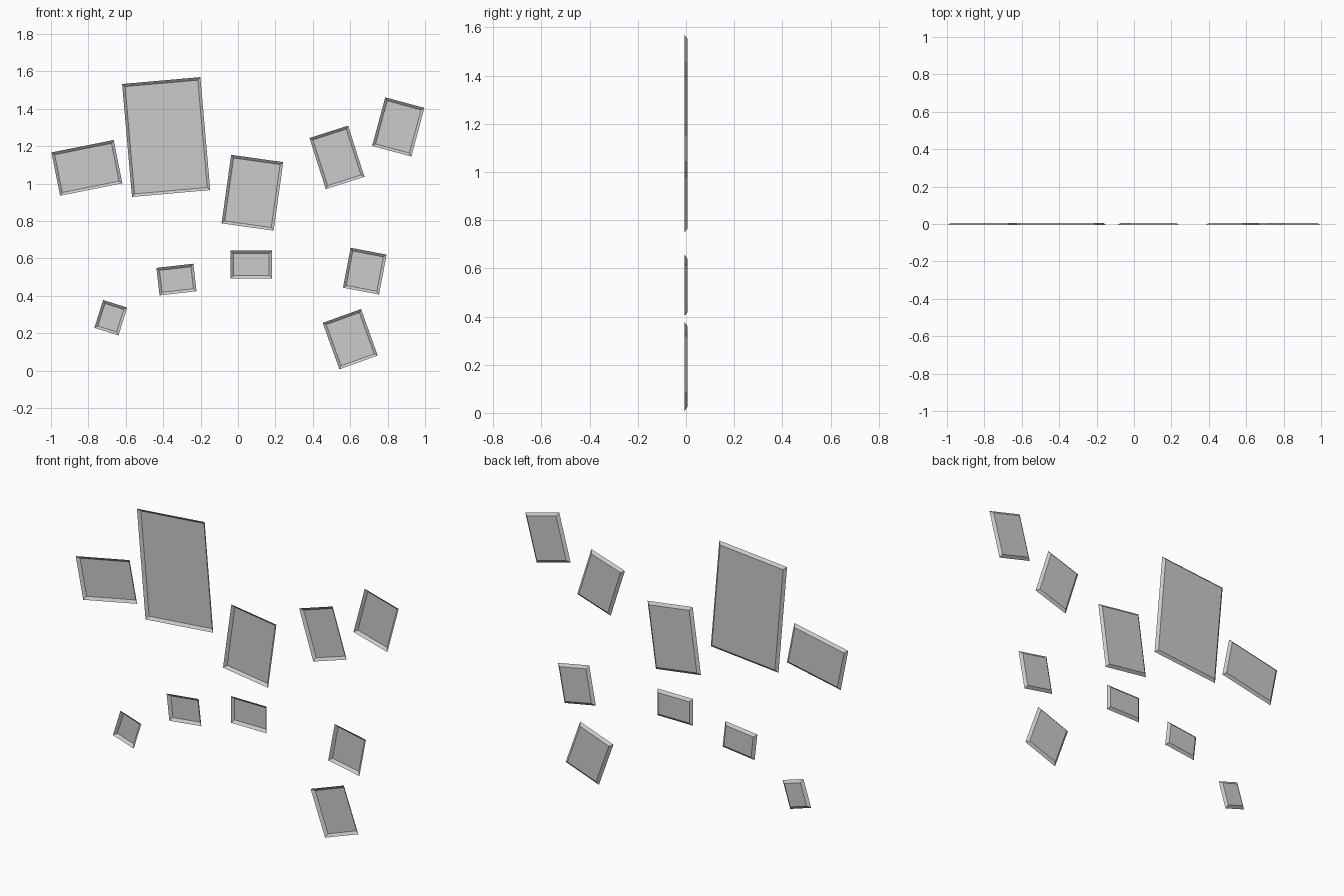
import bpy, bmesh
from math import radians
from mathutils import Matrix

if "Cube" in bpy.data.objects:
    bpy.data.objects.remove(bpy.data.objects["Cube"])

DEPTH = 0.013   # front rim to back panel
SLOPE = 0.015   # width of the sloping border


def tray(index, x, z, w, h, angle):
    # Shallow open tray: rim at the front, sloping border, flat panel behind
    bm = bmesh.new()

    def ring(inset, y):
        a, b = w / 2 - inset, h / 2 - inset
        return [bm.verts.new((sx * a, y, sz * b))
                for sx, sz in ((-1, -1), (1, -1), (1, 1), (-1, 1))]

    rim = ring(0, -DEPTH / 2)
    back = ring(SLOPE, DEPTH / 2)
    bm.faces.new(back)
    for i in range(4):
        j = (i + 1) % 4
        bm.faces.new((rim[i], rim[j], back[j], back[i]))
    mesh = bpy.data.meshes.new(f"picture_panel_{index}")
    bm.to_mesh(mesh)
    bm.free()
    obj = bpy.data.objects.new(mesh.name, mesh)
    obj.matrix_world = (Matrix.Translation((x, 0, z))
                        @ Matrix.Rotation(radians(-angle), 4, 'Y'))
    bpy.context.collection.objects.link(obj)


# x, z, width, height, anticlockwise tilt seen from the front
panels = [
    (-0.808, 1.084, 0.339, 0.236, 11.3),
    (-0.384, 1.249, 0.420, 0.606, 5.0),
    (0.077, 0.951, 0.281, 0.370, -8.0),
    (0.529, 1.140, 0.217, 0.287, 17.7),
    (0.857, 1.303, 0.217, 0.269, -15.1),
    (-0.329, 0.487, 0.199, 0.148, 6.5),
    (0.071, 0.567, 0.222, 0.149, 0.0),
    (0.678, 0.532, 0.196, 0.217, -10.8),
    (0.600, 0.168, 0.218, 0.264, 19.8),
    (-0.680, 0.283, 0.135, 0.156, -17.5),
]
for n, p in enumerate(panels, 1):
    tray(n, *p)
